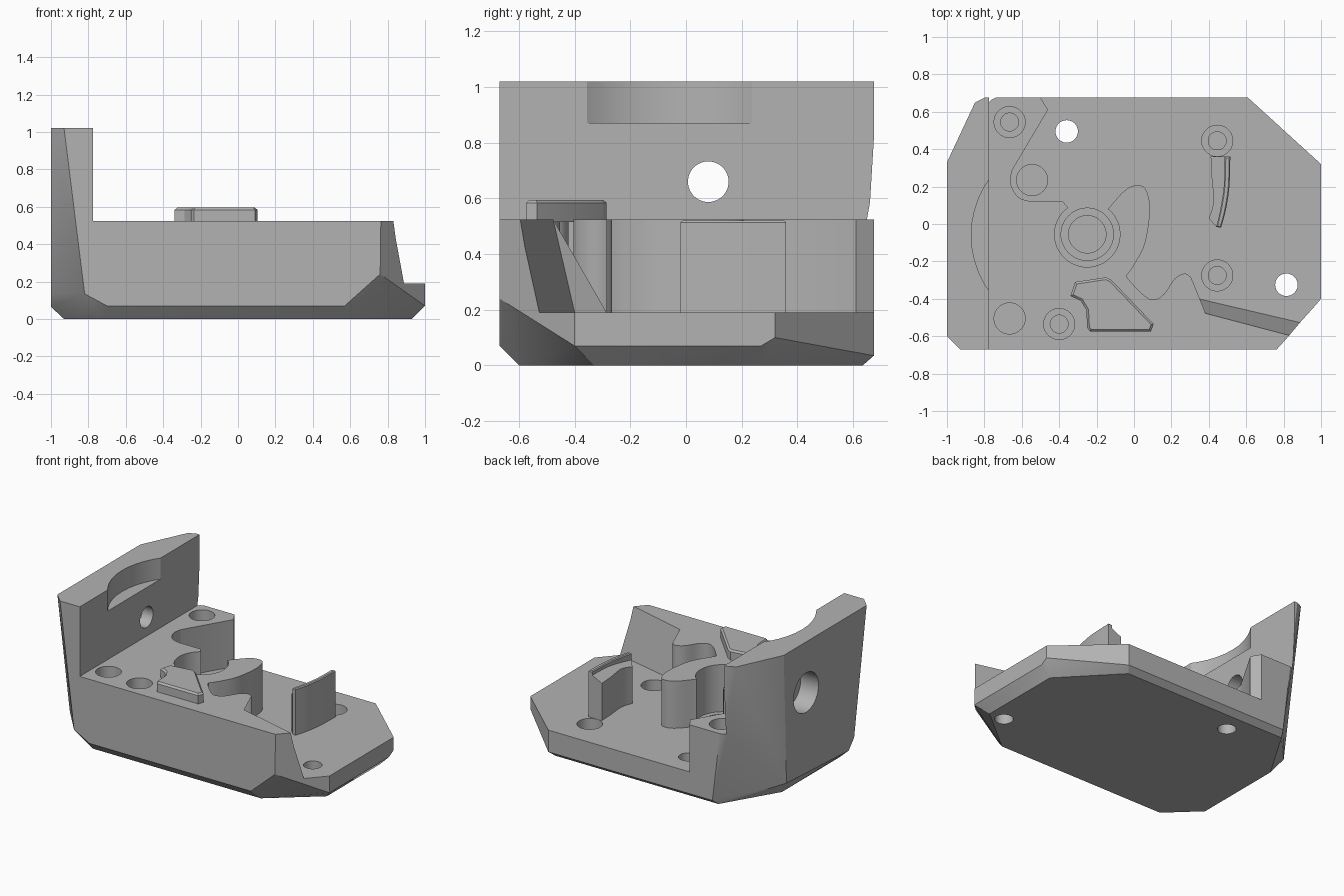
import bpy, bmesh, math
from mathutils import Vector

if "Cube" in bpy.data.objects:
    bpy.data.objects.remove(bpy.data.objects["Cube"], do_unlink=True)

grey = bpy.data.materials.new("plain grey")
grey.use_nodes = True
COLOUR = (0.45, 0.45, 0.45, 1)
grey.diffuse_color = COLOUR
grey.node_tree.nodes["Principled BSDF"].inputs["Base Color"].default_value = COLOUR

FLOOR, DECK, TOP = 0.19, 0.525, 1.02


def finish(name, bm):
    bmesh.ops.recalc_face_normals(bm, faces=bm.faces)
    mesh = bpy.data.meshes.new(name)
    bm.to_mesh(mesh)
    bm.free()
    ob = bpy.data.objects.new(name, mesh)
    bpy.context.collection.objects.link(ob)
    mesh.materials.append(grey)
    return ob


def loft(name, low, high):
    """Closed solid between two matching loops of 3D points."""
    bm = bmesh.new()
    a = [bm.verts.new(p) for p in low]
    b = [bm.verts.new(p) for p in high]
    n = len(a)
    bm.faces.new(a[::-1])
    bm.faces.new(b)
    for i in range(n):
        bm.faces.new((a[i], a[(i + 1) % n], b[(i + 1) % n], b[i]))
    return finish(name, bm)


def prism(name, outline, z0, z1):
    return loft(name, [(x, y, z0) for x, y in outline], [(x, y, z1) for x, y in outline])


def curve(points, steps=5):
    """Smooth open run through the points."""
    pts = [Vector(p) for p in points]
    pts = [pts[0]] + pts + [pts[-1]]
    out = []
    for a, b, c, d in zip(pts, pts[1:], pts[2:], pts[3:]):
        for k in range(steps):
            t = k / steps
            out.append(tuple(0.5 * (2 * b + (c - a) * t + (2 * a - 5 * b + 4 * c - d) * t ** 2
                                    + (3 * b - a - 3 * c + d) * t ** 3)))
    return out + [tuple(points[-1])]


def circle(x, y, r, n=48):
    return [(x + r * math.cos(math.tau * i / n), y + r * math.sin(math.tau * i / n)) for i in range(n)]


def cut(target, cutter):
    mod = target.modifiers.new("cut", "BOOLEAN")
    mod.operation, mod.solver, mod.object = "DIFFERENCE", "EXACT", cutter
    bpy.context.view_layer.objects.active = target
    bpy.ops.object.modifier_apply(modifier=mod.name)
    bpy.data.objects.remove(cutter, do_unlink=True)


def drill(target, x, y, r, z0, z1):
    cut(target, prism("drill", circle(x, y, r), z0, z1))


def bevel(ob, width, top):
    """Chamfer the rim of the topmost face."""
    bm = bmesh.new()
    bm.from_mesh(ob.data)
    rim = [e for e in bm.edges if all(v.co.z > top - 0.001 for v in e.verts)]
    bmesh.ops.bevel(bm, geom=rim, offset=width, segments=1, affect="EDGES")
    bm.to_mesh(ob.data)
    bm.free()


# Faceted outer shell: convex solid with chamfered underside
crown = [(-1, 0.33), (-0.85, 0.65), (-0.8, 0.675), (0.61, 0.675), (1, 0.32),
         (1, -0.4), (0.77, -0.67), (-0.93, -0.67), (-1, -0.6)]
sole = [(-0.72, -0.6), (0.6, -0.6), (0.93, -0.33), (0.93, 0.27), (0.58, 0.635),
        (-0.7, 0.635), (-0.93, 0.25), (-0.93, -0.4)]
waist = [(-0.7, -0.67, 0.07), (0.57, -0.67, 0.07), (0.76, -0.67, 0.24), (1, -0.4, 0.07),
         (1, 0.27, 0.07), (1, 0.32, 0.1), (0.61, 0.675, 0.035), (-0.68, 0.675, 0.035),
         (-1, 0.3, 0.1), (-1, -0.4, 0.065), (-1, -0.46, 0.135), (-0.82, -0.67, 0.135)]
bm = bmesh.new()
for p in [(x, y, TOP) for x, y in crown] + [(x, y, 0) for x, y in sole] + waist:
    bm.verts.new(p)
hull = bmesh.ops.convex_hull(bm, input=bm.verts)
loose = {g for g in hull["geom_interior"] + hull["geom_unused"] if isinstance(g, bmesh.types.BMVert)}
bmesh.ops.delete(bm, geom=list(loose), context="VERTS")
bmesh.ops.dissolve_limit(bm, angle_limit=0.01, verts=bm.verts, edges=bm.edges)
body = finish("housing", bm)

# Space above the deck, leaving the tall end wall
cut(body, prism("deck_cutter", [(-0.775, -2), (2, -2), (2, 2), (-0.775, 2)], DECK, 2))

# Wavy pocket down to the floor, with one sloping side
bay = curve([(-0.65, 0.29), (-0.66, 0.22), (-0.62, 0.145), (-0.55, 0.12)])
neck = [(-0.38, 0.12), (-0.355, 0.09), (-0.3, 0.04), (-0.2, 0.04), (-0.14, 0.08)]
nose = curve([(-0.13, 0.09), (-0.06, 0.17), (0, 0.205), (0.06, 0.19), (0.085, 0.08),
              (0.06, -0.1), (0, -0.22), (-0.04, -0.275)])
wave = curve([(-0.035, -0.29), (0.04, -0.37), (0.1, -0.405), (0.16, -0.375), (0.215, -0.295),
              (0.27, -0.265), (0.305, -0.285)])
back = [(1.2, 0.9), (-0.5, 0.9), (-0.5, 0.675), (-0.46, 0.61)]
shared = back + bay + neck + nose + wave
low = shared + [(0.345, -0.4), (1.2, -0.6)]
high = shared + [(0.39, -0.495), (1.2, -0.708)]
cut(body, loft("pocket_cutter", [(x, y, FLOOR) for x, y in low], [(x, y, 0.6) for x, y in high]))

# Round bearing seat with two steps
for r, z in ((0.175, FLOOR), (0.14, 0.13), (0.1, 0.07)):
    drill(body, -0.25, -0.055, r, z, 0.7)

# Blind screw holes: deck level, then floor level
for x, y, level in ((-0.665, 0.545, DECK), (-0.4, -0.535, DECK), (-0.665, -0.505, DECK),
                    (0.445, 0.445, FLOOR), (0.445, -0.275, FLOOR), (-0.545, 0.235, FLOOR)):
    drill(body, x, y, 0.083, level - 0.11, level + 0.05)
    if (x, y) not in ((-0.665, -0.505), (-0.545, 0.235)):
        drill(body, x, y, 0.048, level - 0.15, level)

# Through holes in the floor
for x, y in ((-0.36, 0.495), (0.815, -0.325)):
    drill(body, x, y, 0.06, -0.2, 0.4)

# Scooped notch in the top of the wall
drill(body, -0.355, -0.06, 0.515, 0.87, 1.3)

# Stepped cross hole through the wall
for r, x0, x1 in ((0.073, -1.2, -0.6), (0.14, -1.2, -0.86)):
    ring = circle(0.08, 0.66, r)
    cut(body, loft("cross_drill", [(x0, y, z) for y, z in ring], [(x1, y, z) for y, z in ring]))

# Raised pad on the deck
pad = prism("raised_pad", [(-0.315, -0.31), (-0.15, -0.285), (-0.12, -0.3), (0.105, -0.535),
                           (0.09, -0.575), (-0.235, -0.575), (-0.25, -0.555), (-0.255, -0.46),
                           (-0.285, -0.41), (-0.34, -0.385)], DECK - 0.01, 0.595)
bevel(pad, 0.012, 0.595)

# Curved rib on the floor: tall wall and a lower sloping step beside it
outer = curve([(0.515, 0.36), (0.51, 0.2), (0.49, 0.07), (0.465, -0.02)])
inner = curve([(0.44, -0.015), (0.462, 0.08), (0.48, 0.2), (0.485, 0.36)])
rib = prism("curved_rib", outer + inner, FLOOR - 0.01, DECK - 0.005)
bevel(rib, 0.006, DECK - 0.005)
side = curve([(0.4, 0.03), (0.425, 0.12), (0.415, 0.25), (0.41, 0.36)])
foot = list(reversed(inner)) + side
loft("rib_step", [(x, y, FLOOR - 0.01) for x, y in foot],
     [(x, y, 0.45 + 0.5 * (x - 0.4)) for x, y in foot])

# Crisp edges, smooth curved walls
bpy.ops.object.select_all(action="DESELECT")
for ob in bpy.context.collection.objects:
    if ob.type == "MESH" and grey.name in ob.data.materials:
        ob.select_set(True)
        bpy.context.view_layer.objects.active = ob
bpy.ops.object.shade_smooth_by_angle(angle=math.radians(25))
